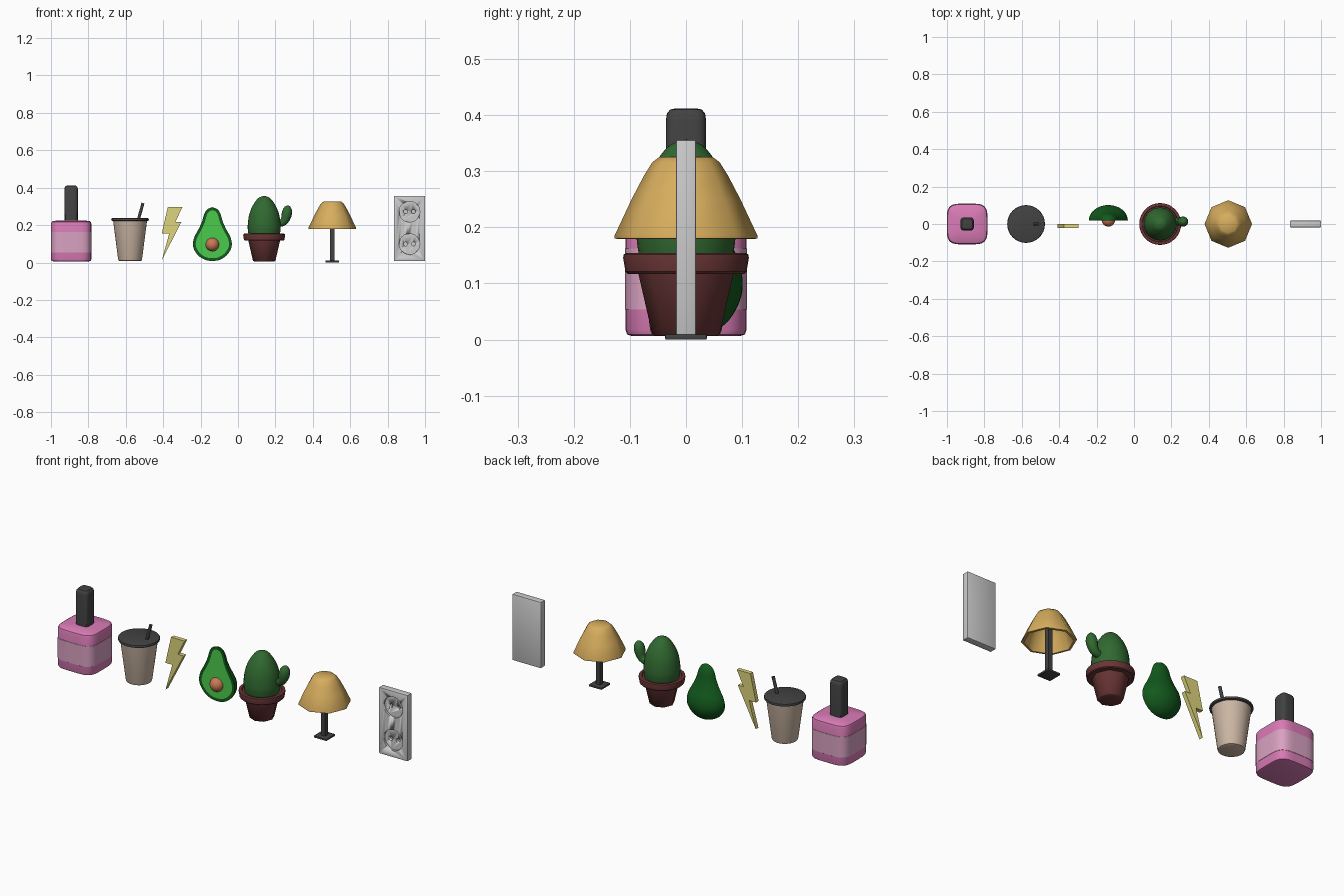
import bpy, bmesh, math
from mathutils import Vector

if "Cube" in bpy.data.objects:
    bpy.data.objects.remove(bpy.data.objects["Cube"])


def mat(name, r, g, b):
    m = bpy.data.materials.new(name)
    m.diffuse_color = (r, g, b, 1)
    m.use_nodes = True
    m.node_tree.nodes["Principled BSDF"].inputs["Base Color"].default_value = m.diffuse_color
    return m


PINK = mat("pink", .70, .20, .47)
PALE = mat("pale_pink", .70, .36, .54)
DARK = mat("dark", .055, .055, .055)
PAPER = mat("paper", .60, .47, .37)
YELLOW = mat("yellow", .72, .66, .20)
SKIN = mat("dark_green", .006, .10, .012)
FLESH = mat("light_green", .07, .60, .07)
SEED = mat("seed_brown", .58, .19, .09)
CLAY = mat("clay", .14, .035, .035)
GREEN = mat("cactus_green", .03, .14, .03)
GOLD = mat("gold", .68, .42, .11)


def finish(bm, name, mats=(), angle=35):
    bmesh.ops.remove_doubles(bm, verts=bm.verts, dist=1e-5)
    bmesh.ops.recalc_face_normals(bm, faces=bm.faces)
    me = bpy.data.meshes.new(name)
    bm.to_mesh(me)
    bm.free()
    ob = bpy.data.objects.new(name, me)
    bpy.context.collection.objects.link(ob)
    for m in mats:
        me.materials.append(m)
    bpy.ops.object.select_all(action='DESELECT')
    bpy.context.view_layer.objects.active = ob
    ob.select_set(True)
    if angle:
        bpy.ops.object.shade_smooth_by_angle(angle=math.radians(angle))
    return ob


def loft_bm(rings, cx, cy=0, n=32, e=2, cap=True):
    """Stack of (radius, z) rings; e > 2 gives a rounded square section."""
    bm = bmesh.new()
    loops = []
    for r, z in rings:
        loop = []
        for i in range(n):
            c, s = math.cos(i * math.tau / n), math.sin(i * math.tau / n)
            k = (abs(c) ** e + abs(s) ** e) ** (-1 / e) * max(r, 1e-6)
            loop.append(bm.verts.new((cx + k * c, cy + k * s, z)))
        loops.append(loop)
    for a, b in zip(loops, loops[1:]):
        for i in range(n):
            j = (i + 1) % n
            bm.faces.new((a[i], a[j], b[j], b[i]))
    if cap:
        for (r, _), loop in ((rings[0], loops[0]), (rings[-1], loops[-1])):
            if r > 1e-4:
                bm.faces.new(loop)
    return bm


def loft(name, rings, cx, m, n=32, e=2, cap=True, angle=35):
    return finish(loft_bm(rings, cx, 0, n, e, cap), name, [m], angle)


def smooth(pts, steps=4):
    """Catmull-Rom through profile points."""
    p = [pts[0]] + pts + [pts[-1]]
    out = []
    for i in range(1, len(p) - 2):
        a, b, c, d = (Vector(q) for q in p[i - 1:i + 3])
        for k in range(steps):
            t = k / steps
            v = .5 * (2 * b + (c - a) * t + (2 * a - 5 * b + 4 * c - d) * t * t
                      + (3 * b - a - 3 * c + d) * t ** 3)
            out.append((max(v.x, 0), v.y))
    return out + [pts[-1]]


def box(name, lo, hi, m=None, bevel=0):
    bm = bmesh.new()
    bmesh.ops.create_cube(bm, size=1)
    for v in bm.verts:
        v.co = [(l + h) / 2 + c * (h - l) for c, l, h in zip(v.co, lo, hi)]
    if bevel:
        bmesh.ops.bevel(bm, geom=bm.edges[:], offset=bevel, segments=2, affect='EDGES', profile=.5)
    return finish(bm, name, [m] if m else [])


def tube(name, pts, radii, m):
    cu = bpy.data.curves.new(name, 'CURVE')
    cu.dimensions = '3D'
    cu.bevel_depth = 1
    cu.bevel_resolution = 6
    cu.use_fill_caps = True
    sp = cu.splines.new('POLY')
    sp.points.add(len(pts) - 1)
    for q, p, r in zip(sp.points, pts, radii):
        q.co = (*p, 1)
        q.radius = r
    tmp = bpy.data.objects.new(name + "_path", cu)
    bpy.context.collection.objects.link(tmp)
    bpy.context.view_layer.update()
    bm = bmesh.new()
    bm.from_mesh(tmp.to_mesh())
    tmp.to_mesh_clear()
    bpy.data.objects.remove(tmp)
    return finish(bm, name, [m], 50)


# Nail polish bottle, label band and cap
X = -.892
loft("polish_bottle", [(.095, .006), (.105, .009), (.108, .018), (.108, .208), (.105, .217),
                       (.096, .223), (.03, .225)], X, PINK, 48, 4.5)
loft("polish_label", [(.1075, .053), (.109, .054), (.109, .162), (.1075, .163)], X, PALE, 48, 4.5, False)
loft("polish_cap", [(.036, .215), (.036, .39), (.034, .403), (.028, .410), (.018, .412)], X, DARK, 32, 4.5)

# Takeaway cup, lid and straw
X = -.577
loft("cup", [(.054, .007), (.061, .010), (.064, .018), (.091, .226)], X, PAPER)
loft("cup_lid", [(.094, .222), (.1, .225), (.101, .231), (.099, .236), (.094, .238)], X, DARK)
tube("straw", [(-.533, 0, .228), (-.508, 0, .318)], [.008, .008], DARK)

# Lightning bolt
bm = bmesh.new()
bolt = [(-.375, .298), (-.296, .298), (-.335, .218), (-.302, .218), (-.407, .013), (-.368, .154), (-.408, .154)]
face = bm.faces.new([bm.verts.new((x, -.022, z)) for x, z in bolt])
ext = bmesh.ops.extrude_face_region(bm, geom=[face])
bmesh.ops.translate(bm, vec=(0, .022, 0), verts=[v for v in ext['geom'] if isinstance(v, bmesh.types.BMVert)])
finish(bm, "lightning_bolt", [YELLOW], 0)

# Avocado half: turned pear shape, cut flat, inset flesh
X = -.137
pear = smooth([(0, .008), (.035, .013), (.072, .034), (.097, .068), (.104, .100), (.096, .137),
               (.073, .180), (.055, .220), (.044, .258), (.028, .284), (0, .296)])
bm = loft_bm(pear, X, 0, 40)
bmesh.ops.remove_doubles(bm, verts=bm.verts, dist=1e-5)
cut = bmesh.ops.bisect_plane(bm, geom=bm.verts[:] + bm.edges[:] + bm.faces[:], dist=1e-5,
                             plane_co=(0, 0, 0), plane_no=(0, -1, 0), clear_outer=True)
rim = [g for g in cut['geom_cut'] if isinstance(g, bmesh.types.BMEdge)]
flat = bmesh.ops.contextual_create(bm, geom=rim)['faces']
for v in bm.verts:
    v.co.y = .02 + v.co.y * .78
bmesh.ops.inset_region(bm, faces=flat, thickness=.015, use_even_offset=True)
for f in flat:
    f.material_index = 1
finish(bm, "avocado_half", [SKIN, FLESH], 40)
bm = loft_bm([(.036 * math.sin(math.pi * i / 16), .096 - .036 * math.cos(math.pi * i / 16))
              for i in range(17)], X, .022)
finish(bm, "avocado_seed", [SEED])

# Cactus in a pot
X = .14
loft("pot", [(.054, .006), (.060, .009), (.086, .122)], X, CLAY, 8, angle=50)
loft("pot_rim", [(.08, .117), (.104, .117), (.108, .121), (.112, .146), (.111, .152), (.107, .154),
                 (.096, .153), (.094, .148)], X, CLAY)
loft("cactus_body", smooth([(.080, .13), (.087, .17), (.088, .20), (.082, .248), (.069, .288),
                            (.050, .322), (.028, .347), (0, .357)]), X, GREEN)
arm = [(.21, .212), (.232, .211), (.245, .219), (.254, .234), (.259, .252), (.263, .270),
       (.265, .286), (.266, .297), (.2665, .303), (.2665, .305)]
tube("cactus_arm", [(x, .013, z) for x, z in arm],
     [.018, .019, .021, .024, .027, .027, .023, .016, .009, .001], GREEN)

# Table lamp: eight-sided shade, pole and base
X = .504
loft("lamp_shade", [(0, .312), (.045, .312), (.066, .292), (.088, .252), (.115, .179), (.127, .180), (.127, .186),
                    (.097, .250), (.075, .292), (.060, .316), (.048, .325), (0, .327)], X, GOLD, 8, angle=50)
box("lamp_pole", (X - .012, -.012, .005), (X + .012, .012, .315), DARK)
box("lamp_base", (X - .037, -.037, 0), (X + .037, .037, .010), DARK, .002)

# Double wall socket with recessed wells and pin holes
X = .917
plate = box("socket_plate", (.834, -.0175, .008), (1.0, .0175, .356), None, .003)


def drill(x, z, r, y, n):
    bm = bmesh.new()
    bmesh.ops.create_cone(bm, segments=n, radius1=r, radius2=r, depth=.1, cap_ends=True)
    for v in bm.verts:
        v.co = (x + v.co.x, y - .05 + v.co.z, z + v.co.y)
    cutter = finish(bm, "drill_cutter")
    cutter.hide_render = True
    mod = plate.modifiers.new("hole", 'BOOLEAN')
    mod.operation = 'DIFFERENCE'
    mod.solver = 'EXACT'
    mod.object = cutter
    bpy.context.view_layer.objects.active = plate
    bpy.ops.object.modifier_apply(modifier=mod.name)
    bpy.data.objects.remove(cutter)


for z in (.272, .099):
    drill(X, z, .055, -.007, 40)
    for side in (-1, 1):
        drill(X + side * .021, z, .011, .006, 16)
